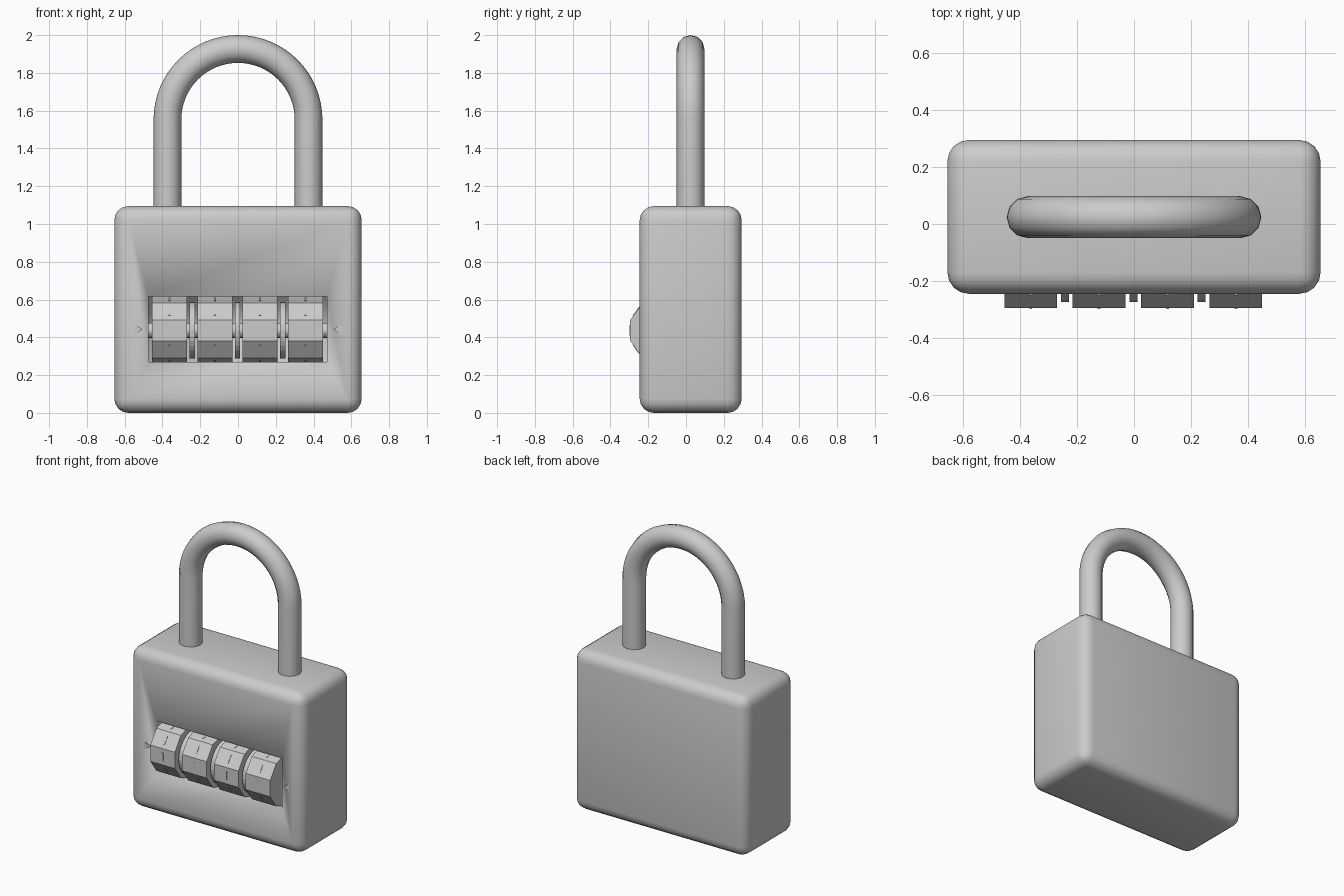
import bpy, bmesh
from math import pi, sin, cos
from mathutils import Matrix, Vector

if "Cube" in bpy.data.objects:
    bpy.data.objects.remove(bpy.data.objects["Cube"], do_unlink=True)

grey = bpy.data.materials.new("brushed grey")
grey.use_nodes = True
GREY = (0.6, 0.6, 0.6, 1)
grey.diffuse_color = GREY
grey.node_tree.nodes["Principled BSDF"].inputs["Base Color"].default_value = GREY

AXIS_Y, AXIS_Z = -0.124, 0.437      # centre line of the dials
WHEEL_R = 0.18
PITCH, FIRST = 0.24, -0.3625


def add(name, bm, smooth=False):
    bmesh.ops.recalc_face_normals(bm, faces=bm.faces[:])
    mesh = bpy.data.meshes.new(name)
    for f in bm.faces:
        f.smooth = smooth
    bm.to_mesh(mesh)
    bm.free()
    mesh.materials.append(grey)
    obj = bpy.data.objects.new(name, mesh)
    bpy.context.collection.objects.link(obj)
    return obj


def disc(bm, x, radius, width, sides, turn=0.0):
    """Cylinder lying along x on the dial axis."""
    m = (Matrix.Translation((x, AXIS_Y, AXIS_Z)) @ Matrix.Rotation(turn, 4, 'X')
         @ Matrix.Rotation(pi / 2, 4, 'Y'))
    bmesh.ops.create_cone(bm, cap_ends=True, segments=sides, radius1=radius,
                          radius2=radius, depth=width, matrix=m)


# Body: rounded block whose front face is drawn into a shallow funnel and a slot
bm = bmesh.new()
bmesh.ops.create_cube(bm, size=1, matrix=Matrix.Translation((0, 0.025, 0.5475))
                      @ Matrix.Diagonal((1.31, 0.54, 1.095, 1)))
bmesh.ops.bevel(bm, geom=bm.edges[:], offset=0.075, segments=4, profile=0.5,
                affect='EDGES')
bm.normal_update()
front = max(bm.faces, key=lambda f: f.calc_area() * -f.normal.y)
for depth in (-0.2, 0.08):
    new = bmesh.ops.extrude_face_region(bm, geom=[front])["geom"]
    bmesh.ops.delete(bm, geom=[front], context='FACES_ONLY')
    front = next(g for g in new if isinstance(g, bmesh.types.BMFace))
    for v in front.verts:
        v.co = Vector((0.472 if v.co.x > 0 else -0.475, depth,
                       0.615 if v.co.z > 0.5 else 0.27))
add("body", bm, smooth=True)

# Shackle: round bar swept along an arch
curve = bpy.data.curves.new("shackle", 'CURVE')
curve.dimensions = '3D'
curve.bevel_depth = 0.0735
curve.bevel_resolution = 4
curve.use_fill_caps = True
LEG, SPRING, ARC = 0.3735, 1.553, 32
path = [(-LEG, 1.0)]
path += [(-LEG * cos(pi * i / ARC), SPRING + LEG * sin(pi * i / ARC)) for i in range(ARC + 1)]
path += [(LEG, 1.0)]
spline = curve.splines.new('POLY')
spline.points.add(len(path) - 1)
for p, (x, z) in zip(spline.points, path):
    p.co = (x, 0.024, z, 1)
spline.use_smooth = True
curve.materials.append(grey)
shackle = bpy.data.objects.new("shackle", curve)
bpy.context.collection.objects.link(shackle)

# Axle through all dials
bm = bmesh.new()
disc(bm, 0, 0.04, 0.96, 16)
add("axle", bm)

# Ten-sided dials, each facet with a thin raised bar
for i in range(4):
    x = FIRST + i * PITCH
    bm = bmesh.new()
    disc(bm, x, WHEEL_R, 0.185, 10, pi / 10)
    # Turn so that a flat facet faces the front
    bm.normal_update()
    side = [f for f in bm.faces if len(f.verts) == 4]
    if min(f.normal.y for f in side) > -0.999:
        bmesh.ops.rotate(bm, verts=bm.verts[:], cent=(x, AXIS_Y, AXIS_Z),
                         matrix=Matrix.Rotation(pi / 10, 3, 'X'))
    add("dial_%d" % (i + 1), bm)
    bm = bmesh.new()
    for k in range(10):
        m = (Matrix.Translation((x, AXIS_Y, AXIS_Z)) @ Matrix.Rotation(k * pi / 5, 4, 'X')
             @ Matrix.Translation((0, -WHEEL_R * cos(pi / 10), 0))
             @ Matrix.Diagonal((0.01, 0.006, 0.055, 1)))
        bmesh.ops.create_cube(bm, size=1, matrix=m)
    add("dial_marks_%d" % (i + 1), bm)

# Thin spacer discs between dials
for i in range(3):
    bm = bmesh.new()
    disc(bm, FIRST + (i + 0.5) * PITCH, 0.15, 0.028, 32)
    add("spacer_%d" % (i + 1), bm)

# Small pointers on both sides of the dial slot
for name, s in (("left_pointer", 1), ("right_pointer", -1)):
    bm = bmesh.new()
    outline = [(0.505, 0), (0.56, 0.034), (0.56, -0.034)]
    face = bm.faces.new([bm.verts.new((s * x, -0.232, AXIS_Z + 0.005 + z)) for x, z in outline])
    new = bmesh.ops.extrude_face_region(bm, geom=[face])["geom"]
    bmesh.ops.translate(bm, vec=(0, 0.03, 0),
                        verts=[g for g in new if isinstance(g, bmesh.types.BMVert)])
    add(name, bm)
